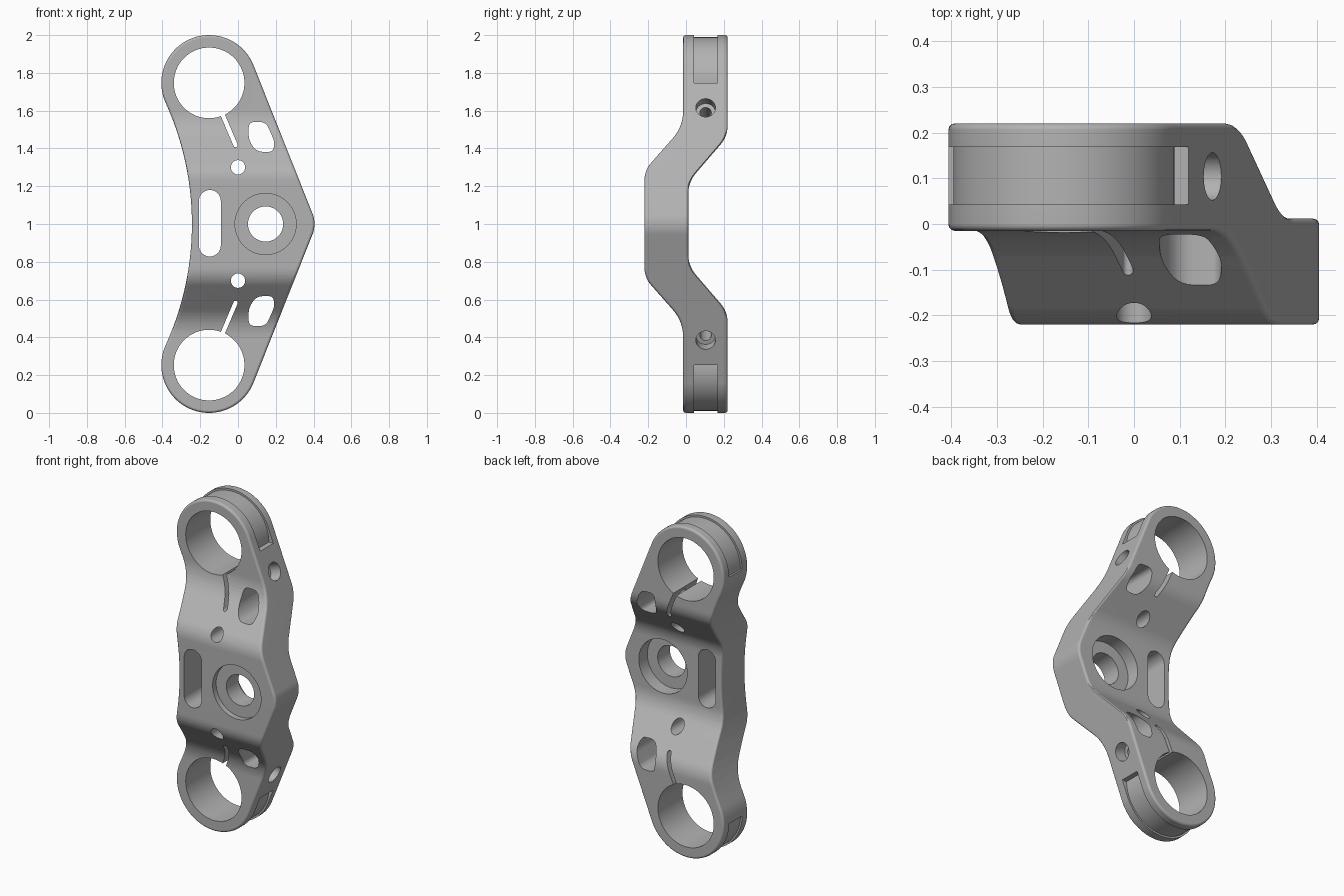
import bpy, bmesh, math
from mathutils import Vector

cube = bpy.data.objects.get("Cube")
if cube:
    bpy.data.objects.remove(cube, do_unlink=True)

RING = (-0.153, 1.747)      # fork ring centre in x, z
STEM = (0.146, 1.0)         # stem bore centre in x, z
HALF = 0.115                # half of the plate thickness
SIDE_ANGLE = 21.6           # tilt of the straight side, degrees

metal = bpy.data.materials.new("brushed grey metal")
metal.use_nodes = True
metal.diffuse_color = (0.45, 0.45, 0.45, 1)
metal.node_tree.nodes["Principled BSDF"].inputs["Base Color"].default_value = (0.45, 0.45, 0.45, 1)


def arc(c, r, a0, a1, n):
    angles = [math.radians(a0 + (a1 - a0) * i / n) for i in range(n + 1)]
    return [(c[0] + r * math.cos(a), c[1] + r * math.sin(a)) for a in angles]


def circle(c, r, n=72):
    return arc(c, r, 0, 360, n)[:-1]


def capsule(p, q, r):
    a = math.degrees(math.atan2(q[1] - p[1], q[0] - p[0]))
    return arc(q, r, a - 90, a + 90, 16) + arc(p, r, a + 90, a + 270, 16)


def soften(prev, corner, nxt, trim, n=8):
    """Points of a rounded corner."""
    p, c, q = Vector(prev), Vector(corner), Vector(nxt)
    a = c + (p - c).normalized() * trim
    b = c + (q - c).normalized() * trim
    return [tuple(a * (1 - t) ** 2 + c * 2 * t * (1 - t) + b * t * t)
            for t in (i / n for i in range(n + 1))]


def flip(pts):
    return [(x, 2 - z) for x, z in pts]


def prism(bm, pts, y0, y1):
    face = bm.faces.new([bm.verts.new((x, y0, z)) for x, z in pts])
    ext = bmesh.ops.extrude_face_region(bm, geom=[face])
    for v in ext["geom"]:
        if isinstance(v, bmesh.types.BMVert):
            v.co.y = y1
    bmesh.ops.recalc_face_normals(bm, faces=bm.faces[:])


def to_object(name, bm):
    mesh = bpy.data.meshes.new(name)
    bm.to_mesh(mesh)
    bm.free()
    ob = bpy.data.objects.new(name, mesh)
    bpy.context.scene.collection.objects.link(ob)
    return ob


# Plate outline: rings at both ends, concave left side, pointed right side
outline = (arc(RING, 0.253, SIDE_ANGLE, 204.5, 48)
           + arc((-1.794, 1), 1.55, 24.5, -24.5, 28)[1:-1]
           + arc((RING[0], 2 - RING[1]), 0.253, 155.5, 360 - SIDE_ANGLE, 48)
           + arc((0.255, 1), 0.15, -SIDE_ANGLE, SIDE_ANGLE, 12))
bm = bmesh.new()
prism(bm, outline, -HALF, HALF)
rim = [e for e in bm.edges if abs(e.verts[0].co.y - e.verts[1].co.y) < 1e-5]
bmesh.ops.bevel(bm, geom=rim, offset=0.014, segments=3, profile=0.5, affect='EDGES')


# Offset profile: the middle steps forward; points are height from centre, y
def stepped(pts, trims):
    return ([pts[0]] + soften(*pts[0:3], trims[0])
            + soften(*pts[1:4], trims[1]) + [pts[3]])


front = stepped([(0, -0.22), (0.284, -0.22), (0.516, -0.015), (1.1, -0.015)], (0.055, 0.085))
back = stepped([(0, 0.012), (0.222, 0.012), (0.464, 0.22), (1.1, 0.22)], (0.065, 0.055))


def level(profile, z):
    h = abs(z - 1)
    for (h0, y0), (h1, y1) in zip(profile, profile[1:]):
        if h <= h1:
            return y0 + (y1 - y0) * (h - h0) / (h1 - h0)
    return profile[-1][1]


for h, _ in front[1:-1] + back[1:-1]:
    for z in (1 + h, 1 - h):
        bmesh.ops.bisect_plane(bm, geom=bm.verts[:] + bm.edges[:] + bm.faces[:],
                               dist=1e-5, plane_co=(0, 0, z), plane_no=(0, 0, 1))
for v in bm.verts:
    if v.co.y < 0:
        v.co.y += HALF + level(front, v.co.z)
    else:
        v.co.y += level(back, v.co.z) - HALF
bmesh.ops.recalc_face_normals(bm, faces=bm.faces[:])
clamp = to_object("fork_clamp", bm)
clamp.data.materials.append(metal)
bpy.context.view_layer.objects.active = clamp
clamp.select_set(True)


def cut(bm):
    cutter = to_object("cutter", bm)
    cutter.hide_render = True
    cutter.data.materials.append(metal)
    mod = clamp.modifiers.new("cut", 'BOOLEAN')
    mod.operation = 'DIFFERENCE'
    mod.solver = 'EXACT'
    mod.object = cutter
    bpy.ops.object.modifier_apply(modifier=mod.name)
    bpy.data.objects.remove(cutter, do_unlink=True)


def cut_prism(pts, y0=-0.5, y1=0.5):
    bm = bmesh.new()
    prism(bm, pts, y0, y1)
    cut(bm)


# Stem bore with a recess on each face, and the long slot
cut_prism(circle(STEM, 0.093))
cut_prism(circle(STEM, 0.162), -0.5, -0.187)
cut_prism(circle(STEM, 0.162), -0.07, 0.5)
cut_prism(capsule((-0.149, 0.886), (-0.149, 1.122), 0.058))

# Window beside each ring, with rounded corners
corners = [(0.056, 1.54), (0.148, 1.54), (0.194, 1.435), (0.186, 1.382), (0.098, 1.382), (0.056, 1.445)]
window = []
for i, c in enumerate(corners):
    window += soften(corners[i - 1], c, corners[(i + 1) % 6], 0.024 if i in (2, 3) else 0.034, 5)

# Groove around the outer half of each ring
groove = arc(RING, 0.42, 0, 180, 24) + arc(RING, 0.242, 180, 0, 48)

# Pinch bolt axis, square to the straight side
a = math.radians(SIDE_ANGLE)
for upper in (True, False):
    side = (lambda p: p) if upper else flip
    cut_prism(side(circle(RING, 0.187, 96)))
    cut_prism(side(capsule(RING, (-0.013, 1.418), 0.0115)))
    cut_prism(side(circle((0, 1.3), 0.038, 40)))
    cut_prism(side(window))
    cut_prism(side(groove), 0.043, 0.168)
    s = 1 if upper else -1
    axis = Vector((math.cos(a), 0, s * math.sin(a)))
    mouth = Vector((0.171, 0.104, 1 + s * 0.615))
    for radius, inner, outer in ((0.052, -0.07, 0.1), (0.03, -0.3, 0.05)):
        bm = bmesh.new()
        bmesh.ops.create_cone(bm, cap_ends=True, segments=40, radius1=radius,
                              radius2=radius, depth=outer - inner)
        turn = axis.to_track_quat('Z', 'Y').to_matrix()
        bmesh.ops.rotate(bm, verts=bm.verts[:], cent=(0, 0, 0), matrix=turn)
        bmesh.ops.translate(bm, verts=bm.verts[:], vec=mouth + axis * (inner + outer) / 2)
        cut(bm)

# Smooth shading with crisp machined edges
bpy.ops.object.shade_smooth_by_angle(angle=math.radians(32))
weighted = clamp.modifiers.new("weighted normals", 'WEIGHTED_NORMAL')
weighted.keep_sharp = True
